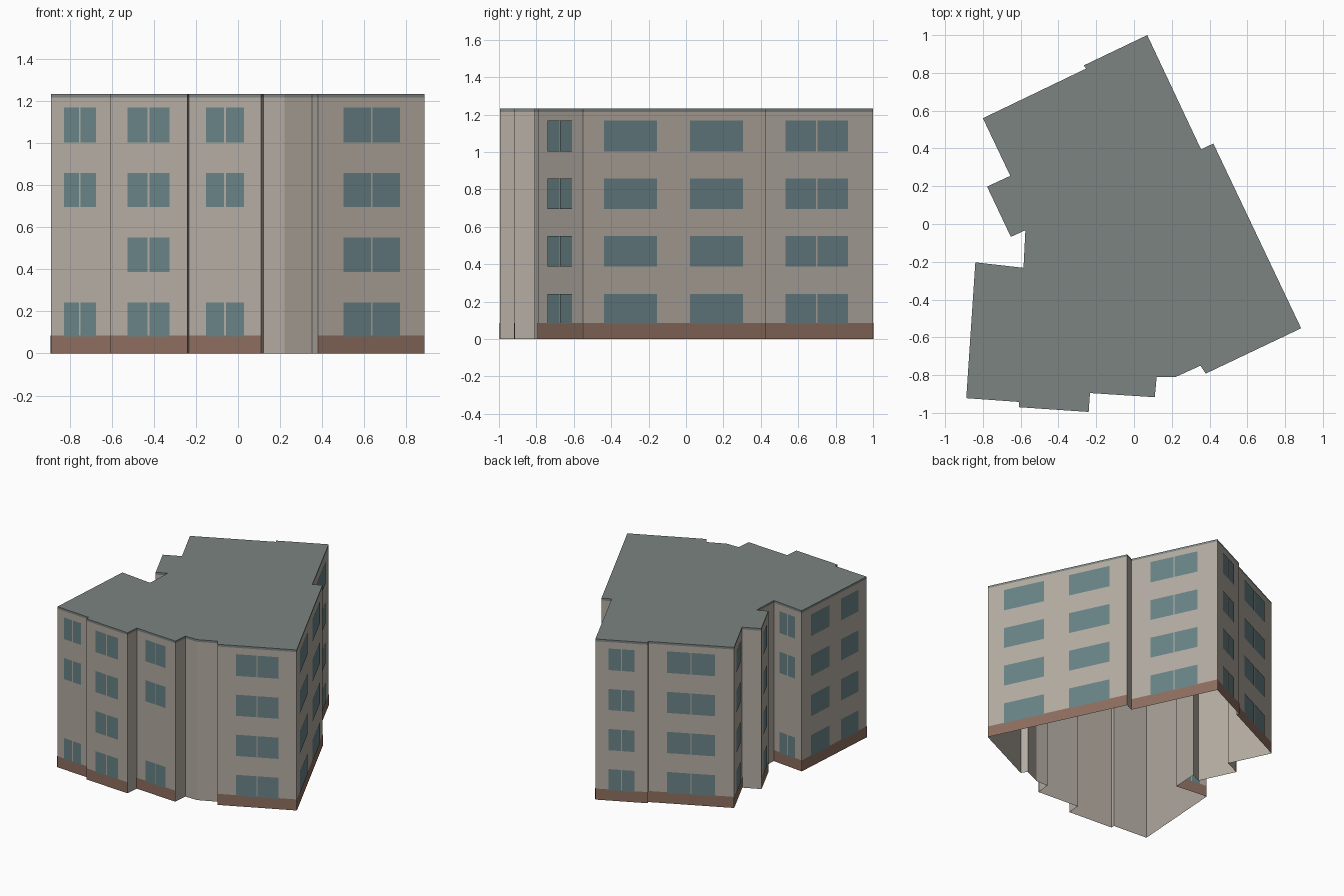
import bpy
import bmesh
from mathutils import Vector

if "Cube" in bpy.data.objects:
    bpy.data.objects.remove(bpy.data.objects["Cube"])

HEIGHT = 1.232
EAVE = 1.215
BASE_H = 0.085
ROWS = [(0.08, 0.242), (0.387, 0.55), (0.695, 0.857), (1.002, 1.168)]
ALL = (0, 1, 2, 3)
NO_FIRST = (0, 2, 3)

# Footprint, counter-clockwise from the back corner
PLAN = [
    (0.07, 1.0), (-0.265, 0.84), (-0.255, 0.822), (-0.80, 0.56),
    (-0.655, 0.255), (-0.778, 0.198), (-0.652, -0.068), (-0.575, -0.033),
    (-0.585, -0.232), (-0.84, -0.203), (-0.888, -0.922), (-0.608, -0.942),
    (-0.608, -0.970), (-0.24, -0.995), (-0.233, -0.895), (0.11, -0.917),
    (0.12, -0.81), (0.22, -0.81), (0.352, -0.75), (0.38, -0.792),
    (0.885, -0.552), (0.42, 0.426), (0.355, 0.395),
]

# Wall index -> list of (start, end, panes, floors) along that wall
WINDOWS = {
    0: [(0.25, 0.75, 2, ALL)],
    2: [(0.22, 0.78, 2, ALL)],
    3: [(0.25, 0.75, 1, ALL)],
    5: [(0.25, 0.75, 1, ALL)],
    8: [(0.22, 0.78, 2, NO_FIRST)],
    9: [(0.14, 0.42, 1, ALL), (0.60, 0.87, 1, ALL)],
    10: [(0.22, 0.76, 2, NO_FIRST)],
    12: [(0.225, 0.77, 2, ALL)],
    14: [(0.24, 0.76, 2, NO_FIRST)],
    19: [(0.235, 0.77, 2, ALL)],
    20: [(0.115, 0.405, 1, ALL), (0.585, 0.875, 1, ALL)],
    22: [(0.225, 0.775, 2, ALL)],
}


def material(name, rgb):
    mat = bpy.data.materials.new(name)
    mat.diffuse_color = (*rgb, 1)
    mat.use_nodes = True
    mat.node_tree.nodes["Principled BSDF"].inputs["Base Color"].default_value = mat.diffuse_color
    return mat


def finish(name, bm, mat):
    mesh = bpy.data.meshes.new(name)
    bm.to_mesh(mesh)
    bm.free()
    mesh.materials.append(mat)
    obj = bpy.data.objects.new(name, mesh)
    bpy.context.collection.objects.link(obj)
    return obj


def panel(bm, wall, t0, t1, z0, z1, offset):
    """Flat outward-facing rectangle on a wall between fractions t0 and t1."""
    a = Vector((*PLAN[wall], 0))
    b = Vector((*PLAN[(wall + 1) % len(PLAN)], 0))
    d = b - a
    out = Vector((d.y, -d.x, 0)).normalized() * offset
    pts = [(t0, z0), (t1, z0), (t1, z1), (t0, z1)]
    bm.faces.new([bm.verts.new(a + d * t + out + Vector((0, 0, z))) for t, z in pts])


wall_mat = material("wall_render", (0.45, 0.41, 0.36))
roof_mat = material("roof_grey", (0.20, 0.23, 0.215))
base_mat = material("base_brick", (0.27, 0.155, 0.115))
glass_mat = material("glass", (0.14, 0.225, 0.24))

# Walls, open underneath
bm = bmesh.new()
for i in range(len(PLAN)):
    panel(bm, i, 0, 1, 0, EAVE, 0)
bmesh.ops.remove_doubles(bm, verts=bm.verts, dist=0.0001)
finish("walls", bm, wall_mat)

# Flat roof with a thin edge
bm = bmesh.new()
for i in range(len(PLAN)):
    panel(bm, i, 0, 1, EAVE, HEIGHT, 0)
bm.faces.new([bm.verts.new((x, y, HEIGHT)) for x, y in PLAN])
bmesh.ops.remove_doubles(bm, verts=bm.verts, dist=0.0001)
finish("roof", bm, roof_mat)

# Coloured base band on the walls that carry windows
bm = bmesh.new()
for wall in WINDOWS:
    panel(bm, wall, 0, 1, 0, BASE_H, 0.002)
finish("base_band", bm, base_mat)

# Windows, with a narrow gap between paired panes
bm = bmesh.new()
for wall, groups in WINDOWS.items():
    length = (Vector(PLAN[(wall + 1) % len(PLAN)]) - Vector(PLAN[wall])).length
    for t0, t1, panes, floors in groups:
        gap = 0.008 / length
        width = (t1 - t0 - gap * (panes - 1)) / panes
        for p in range(panes):
            s = t0 + p * (width + gap)
            for f in floors:
                panel(bm, wall, s, s + width, *ROWS[f], 0.004)
finish("windows", bm, glass_mat)
